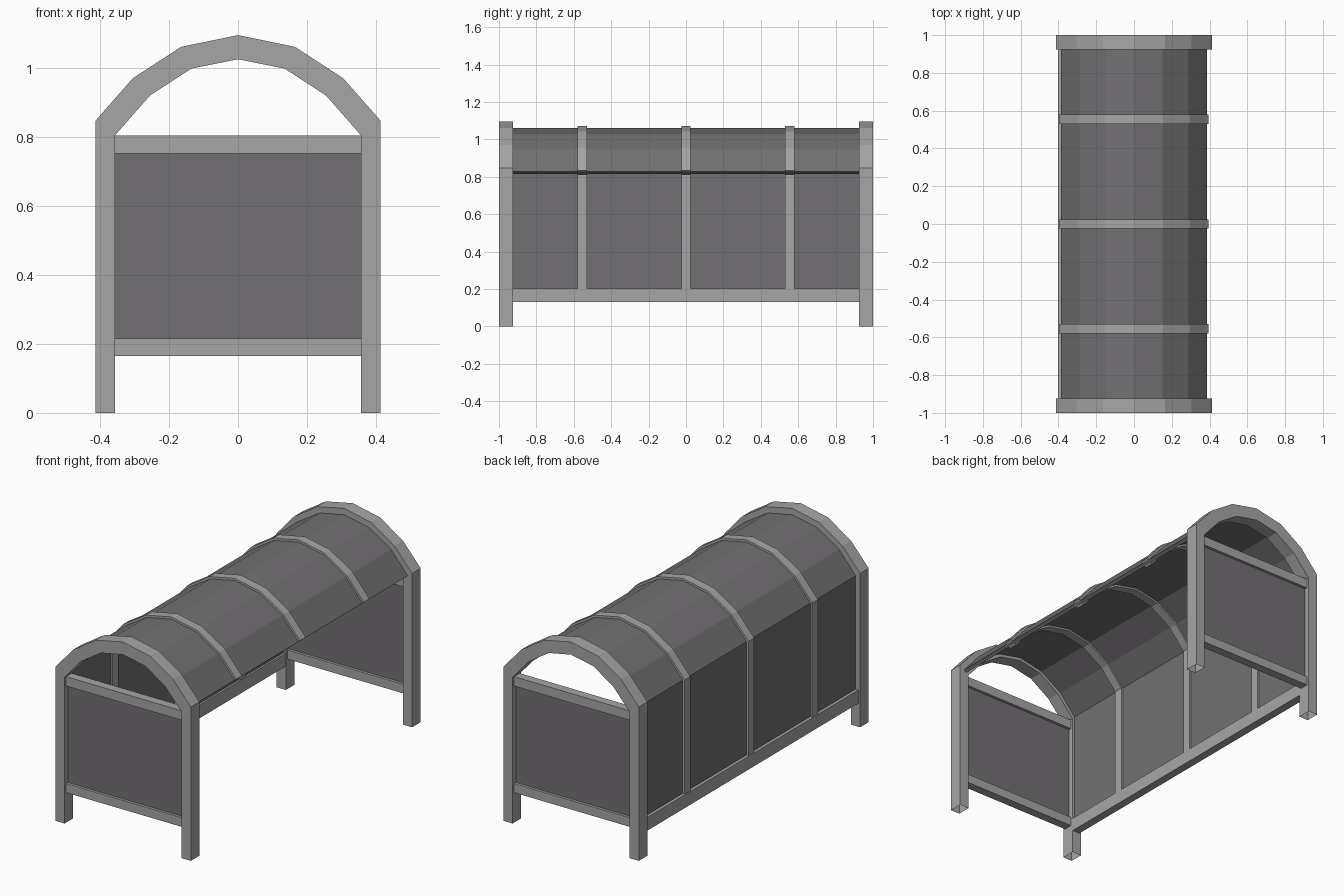
import bpy
from mathutils import Vector

if "Cube" in bpy.data.objects:
    bpy.data.objects.remove(bpy.data.objects["Cube"])


def material(name, col):
    m = bpy.data.materials.new(name)
    m.diffuse_color = (*col, 1)
    m.use_nodes = True
    m.node_tree.nodes["Principled BSDF"].inputs["Base Color"].default_value = m.diffuse_color
    return m


FRAME = material("light grey frame", (0.38, 0.38, 0.38))
PANEL = material("dark grey panel", (0.17, 0.163, 0.17))


def add_mesh(name, verts, faces, mat):
    me = bpy.data.meshes.new(name)
    me.from_pydata(verts, [], faces)
    me.materials.append(mat)
    ob = bpy.data.objects.new(name, me)
    bpy.context.collection.objects.link(ob)
    return ob


def band(name, outer, inner, y0, y1, mat, caps=True):
    """Strip between two xz polylines (running left to right), extruded along y."""
    verts, faces = [], []
    for (ox, oz), (ix, iz) in zip(outer, inner):
        verts += [(ox, y0, oz), (ox, y1, oz), (ix, y1, iz), (ix, y0, iz)]
    n = len(outer)
    for i in range(n - 1):
        a, b = 4 * i, 4 * i + 4
        for k in range(4):
            j = (k + 1) % 4
            faces.append((a + k, a + j, b + j, b + k))
    if caps:
        e = 4 * (n - 1)
        faces += [(3, 2, 1, 0), (e, e + 1, e + 2, e + 3)]
    return add_mesh(name, verts, faces, mat)


def offset(path, d):
    """Mitred offset of an xz polyline; positive d goes outwards."""
    p = [Vector(q) for q in path]
    normals = []
    for a, b in zip(p, p[1:]):
        t = (b - a).normalized()
        normals.append(Vector((-t.y, t.x)))
    out = []
    for i, q in enumerate(p):
        n0 = normals[max(i - 1, 0)]
        n1 = normals[min(i, len(normals) - 1)]
        m = (n0 + n1).normalized()
        out.append(tuple(q + m * (d / m.dot(n0))))
    return out


def box(name, x0, x1, y0, y1, z0, z1, mat):
    return band(name, [(x0, z1), (x1, z1)], [(x0, z0), (x1, z0)], y0, y1, mat)


def mirrored(half):
    """Left half profile ending on x = 0, completed to the right."""
    return half + [(-x, z) for x, z in half[-2::-1]]


# End arches with legs (open undersides)
arch_out = mirrored([(-0.413, 0), (-0.413, 0.847), (-0.305, 0.97), (-0.165, 1.061), (0, 1.095)])
arch_in = mirrored([(-0.356, 0), (-0.356, 0.805), (-0.255, 0.92), (-0.135, 0.998), (0, 1.025)])
for s, side in ((-1, "front"), (1, "back")):
    y0, y1 = sorted((s * 0.925, s * 1.0))
    band(side + "_arch_frame", arch_out, arch_in, y0, y1, FRAME, caps=False)
    # End panel with its two rails
    y0, y1 = sorted((s * 0.938, s * 0.987))
    box(side + "_lower_rail", -0.356, 0.356, y0, y1, 0.165, 0.215, FRAME)
    box(side + "_upper_rail", -0.356, 0.356, y0, y1, 0.752, 0.804, FRAME)
    y0, y1 = sorted((s * 0.953, s * 0.972))
    box(side + "_end_panel", -0.356, 0.356, y0, y1, 0.21, 0.757, PANEL)

# Long rail under the side wall
box("side_rail", -0.403, -0.357, -0.925, 0.925, 0.13, 0.203, FRAME)

# Side wall and curved roof sheet in one strip, open on the right
shell = mirrored([(-0.386, 0.827), (-0.285, 0.945), (-0.15, 1.03), (0, 1.06)])
shell = [(-0.386, 0.2)] + shell
band("wall_and_roof", shell, offset(shell, -0.018), -0.925, 0.925, PANEL)

# Ribs wrapping over the wall and roof
for i, y in enumerate((-0.555, 0, 0.555)):
    band("rib_%d" % (i + 1), offset(shell, 0.012), offset(shell, -0.028),
         y - 0.025, y + 0.025, FRAME)
